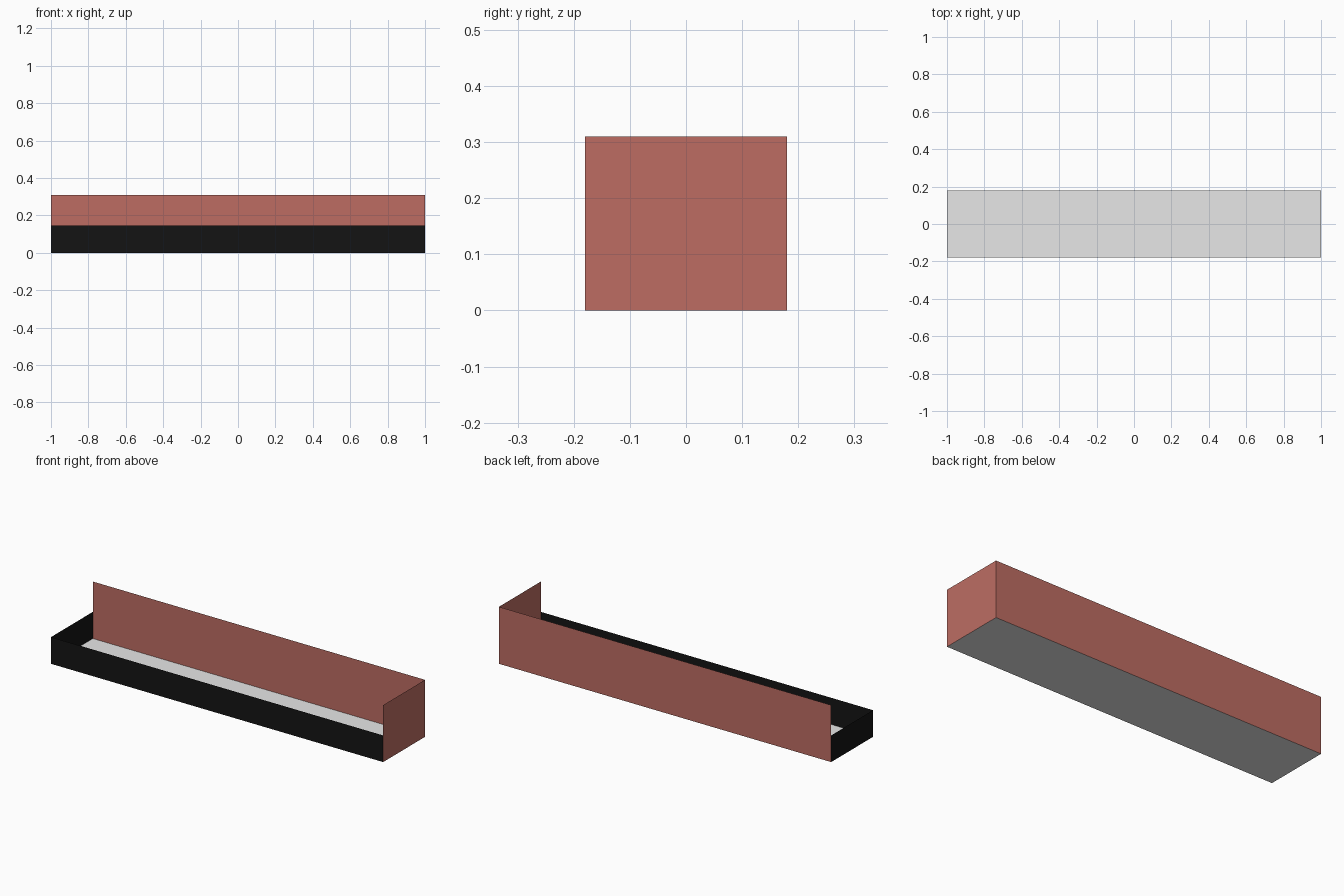
import bpy

if "Cube" in bpy.data.objects:
    bpy.data.objects.remove(bpy.data.objects["Cube"])

# Half length, half depth, low wall height, tall wall height
X, Y, LOW, TALL = 1.0, 0.18, 0.145, 0.31


def material(name, color):
    m = bpy.data.materials.new(name)
    m.diffuse_color = (*color, 1.0)
    m.use_nodes = True
    m.node_tree.nodes["Principled BSDF"].inputs["Base Color"].default_value = m.diffuse_color
    return m


grey = material("light grey", (0.8, 0.8, 0.8))
brown = material("red brown", (0.51, 0.152, 0.124))
black = material("black", (0.007, 0.007, 0.007))


def sheet(name, corners, mat):
    mesh = bpy.data.meshes.new(name)
    mesh.from_pydata(corners, [], [(0, 1, 2, 3)])
    mesh.materials.append(mat)
    obj = bpy.data.objects.new(name, mesh)
    bpy.context.collection.objects.link(obj)
    return obj


def wall(name, a, b, height, mat):
    # Upright sheet from a to b, running counter-clockwise so it faces outward
    return sheet(name, [(*a, 0), (*b, 0), (*b, height), (*a, height)], mat)


# Floor panel, facing down
sheet("floor", [(-X, -Y, 0), (-X, Y, 0), (X, Y, 0), (X, -Y, 0)], grey)

# Low black walls and tall brown walls
wall("front_wall", (-X, -Y), (X, -Y), LOW, black)
wall("left_wall", (-X, Y), (-X, -Y), LOW, black)
wall("right_wall", (X, -Y), (X, Y), TALL, brown)
wall("back_wall", (X, Y), (-X, Y), TALL, brown)
